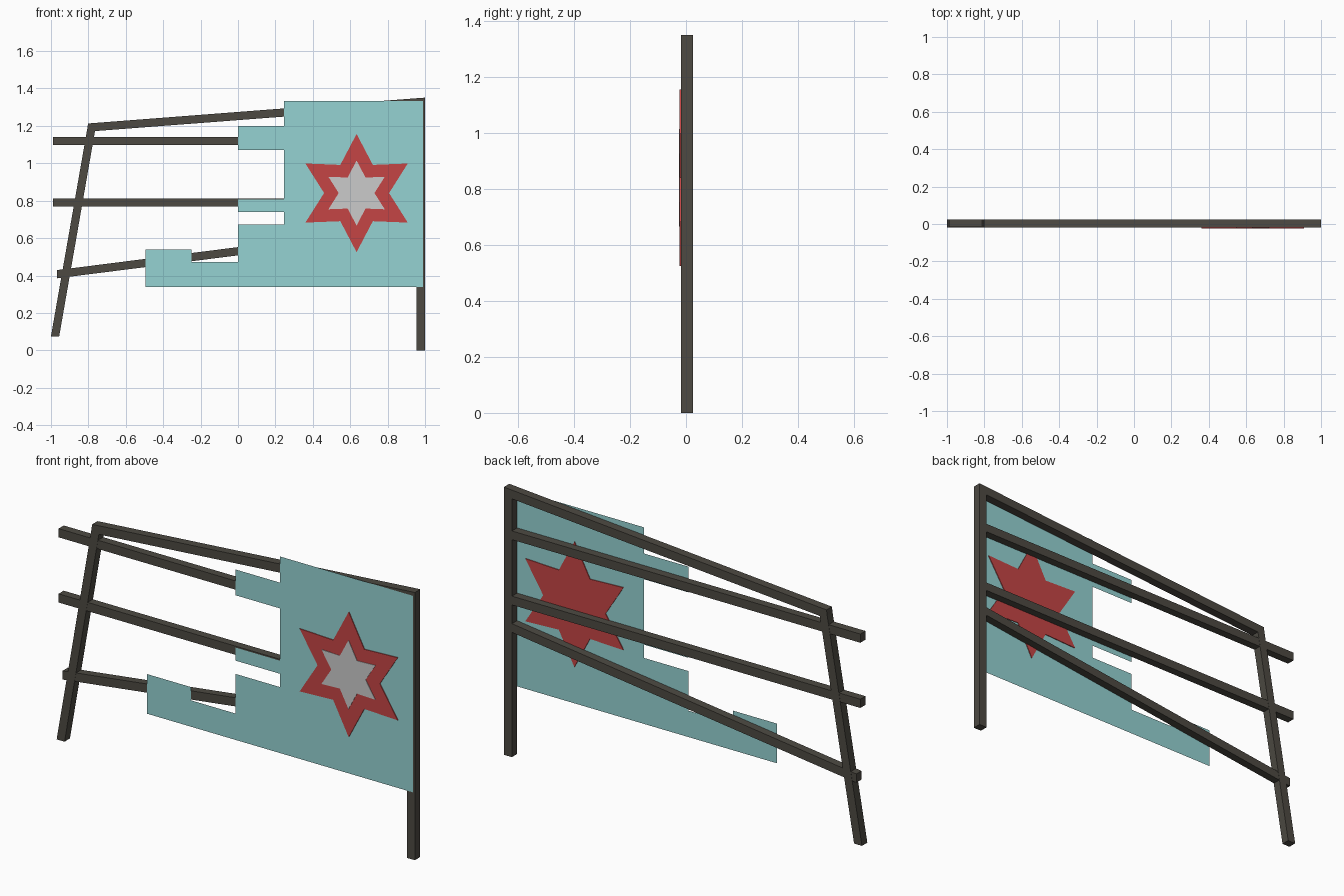
import bpy, bmesh
from math import sin, cos, radians

if "Cube" in bpy.data.objects:
    bpy.data.objects.remove(bpy.data.objects["Cube"])


def material(name, rgb):
    m = bpy.data.materials.new(name)
    m.diffuse_color = (*rgb, 1)
    m.use_nodes = True
    m.node_tree.nodes["Principled BSDF"].inputs["Base Color"].default_value = m.diffuse_color
    return m


WOOD = material("dark_wood", (0.075, 0.068, 0.055))
TEAL = material("teal_cloth", (0.30, 0.65, 0.65))
RED = material("red_paint", (0.56, 0.06, 0.06))


def prism(name, outline, y0, y1, mat=None):
    """Extrude an x-z outline from y0 to y1 (a flat sheet if they match)."""
    bm = bmesh.new()
    face = bm.faces.new([bm.verts.new((x, y0, z)) for x, z in outline])
    face.normal_update()
    if face.normal.y > 0:
        face.normal_flip()
    if y1 != y0:
        ext = bmesh.ops.extrude_face_region(bm, geom=[face], use_keep_orig=True)
        verts = [g for g in ext["geom"] if isinstance(g, bmesh.types.BMVert)]
        bmesh.ops.translate(bm, verts=verts, vec=(0, y1 - y0, 0))
        bmesh.ops.recalc_face_normals(bm, faces=bm.faces)
    mesh = bpy.data.meshes.new(name)
    bm.to_mesh(mesh)
    bm.free()
    obj = bpy.data.objects.new(name, mesh)
    bpy.context.collection.objects.link(obj)
    if mat:
        mesh.materials.append(mat)
    return obj


def rail(name, x0, z0, x1, z1, h=0.044):
    # z0 and z1 are the heights of the bar's centre line at its ends
    prism(name, [(x0, z0 - h / 2), (x1, z1 - h / 2), (x1, z1 + h / 2), (x0, z0 + h / 2)],
          -0.017, 0.024, WOOD)


def star(cx, cz, r, ratio=0.55):
    return [(cx + (r if i % 2 == 0 else r * ratio) * cos(radians(90 + 30 * i)),
             cz + (r if i % 2 == 0 else r * ratio) * sin(radians(90 + 30 * i)))
            for i in range(12)]


# Upright and leaning posts
prism("right_post", [(0.955, 0), (1, 0), (1, 1.351), (0.955, 1.348)], -0.018, 0.025, WOOD)
prism("left_post", [(-1, 0.075), (-0.956, 0.075), (-0.758, 1.21), (-0.802, 1.207)],
      -0.018, 0.025, WOOD)

# Rails
prism("top_rail", [(-0.808, 1.169), (0.97, 1.305), (0.97, 1.349), (-0.802, 1.213)],
      -0.018, 0.025, WOOD)
rail("upper_rail", -0.99, 1.119, 0.97, 1.119)
rail("middle_rail", -0.99, 0.79, 0.97, 0.79)
rail("lower_rail", -0.968, 0.407, 0.97, 0.653)

# Stepped flag sheet on the front of the frame
prism("flag_sheet", [
    (0.99, 0.34), (0.99, 1.332), (0.247, 1.332), (0.247, 1.20), (0, 1.20), (0, 1.07),
    (0.247, 1.07), (0.247, 0.806), (0, 0.806), (0, 0.74), (0.247, 0.74), (0.247, 0.673),
    (0, 0.673), (0, 0.473), (-0.248, 0.473), (-0.248, 0.54), (-0.495, 0.54), (-0.495, 0.34),
], -0.019, -0.019, TEAL)

# Star emblem, showing on both sides of the sheet
prism("large_star", star(0.634, 0.841, 0.316), -0.023, -0.015, RED)
prism("small_star", star(0.634, 0.841, 0.174), -0.025, -0.022)
